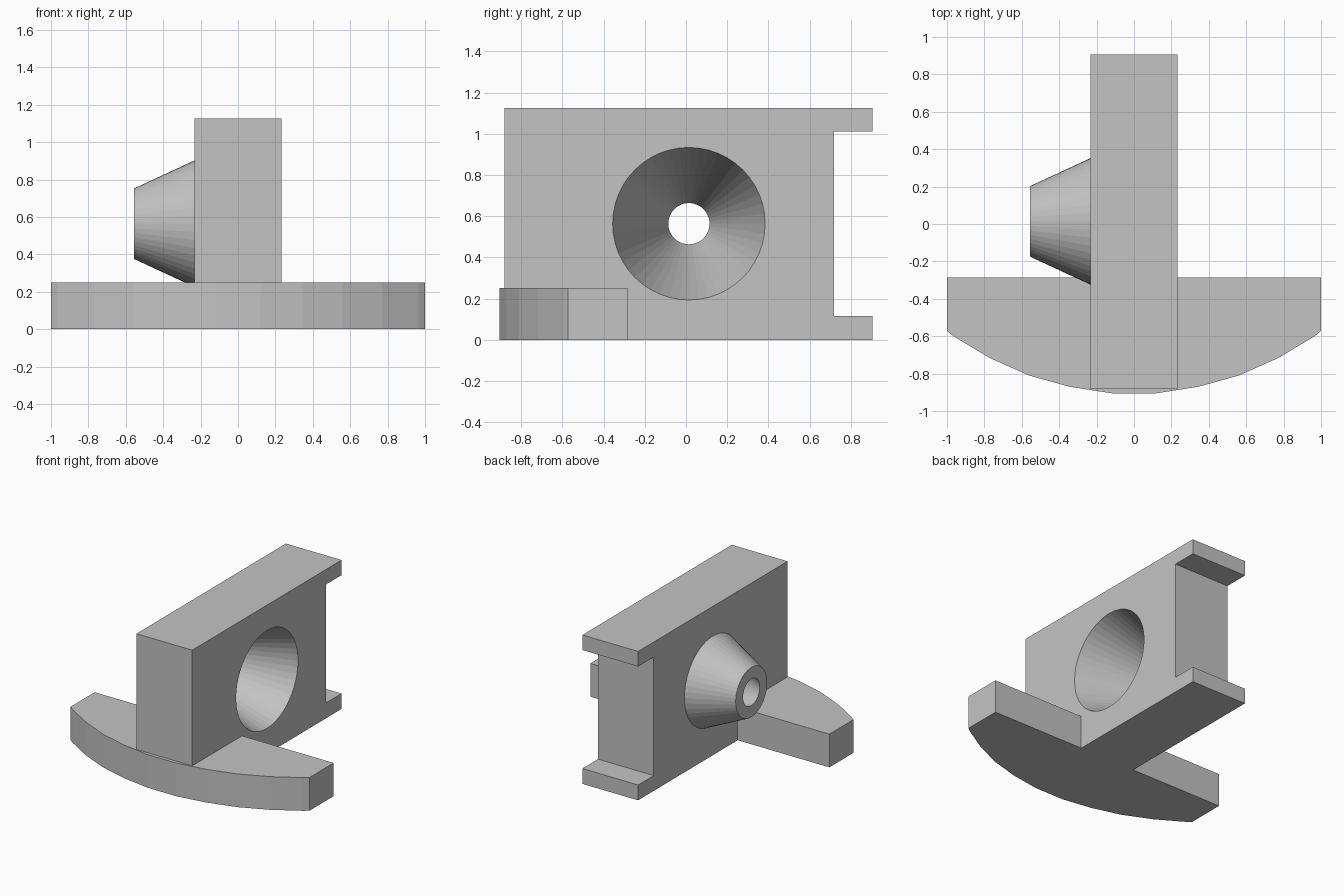
import bpy
import bmesh
from math import pi
from mathutils import Matrix, Vector

cube = bpy.data.objects.get("Cube")
if cube:
    bpy.data.objects.remove(cube, do_unlink=True)

# Single grey material
GREY = (0.55, 0.55, 0.55, 1.0)
grey = bpy.data.materials.new("plain grey")
grey.use_nodes = True
grey.diffuse_color = GREY
grey.node_tree.nodes["Principled BSDF"].inputs["Base Color"].default_value = GREY

HALF = 0.233          # half thickness of the upright block
TIP = -0.557          # outer end of the nozzle
AXIS_Y, AXIS_Z = 0.014, 0.564
SEGMENTS = 48


def finish(bm, name):
    bmesh.ops.recalc_face_normals(bm, faces=bm.faces)
    mesh = bpy.data.meshes.new(name)
    bm.to_mesh(mesh)
    bm.free()
    mesh.materials.append(grey)
    obj = bpy.data.objects.new(name, mesh)
    bpy.context.collection.objects.link(obj)
    return obj


def extrude(name, points, offset):
    """Solid made by sweeping a flat outline along an offset."""
    bm = bmesh.new()
    face = bm.faces.new([bm.verts.new(p) for p in points])
    swept = bmesh.ops.extrude_face_region(bm, geom=[face], use_keep_orig=True)
    verts = [v for v in swept["geom"] if isinstance(v, bmesh.types.BMVert)]
    bmesh.ops.translate(bm, verts=verts, vec=Vector(offset))
    return finish(bm, name)


def frustum(name, x0, x1, r0, r1):
    """Cone section lying along x on the bore axis."""
    bm = bmesh.new()
    place = Matrix.Translation(((x0 + x1) / 2, AXIS_Y, AXIS_Z)) @ Matrix.Rotation(pi / 2, 4, "Y")
    bmesh.ops.create_cone(bm, cap_ends=True, segments=SEGMENTS, radius1=r0,
                          radius2=r1, depth=x1 - x0, matrix=place)
    return finish(bm, name)


def cut(obj, cutter):
    mod = obj.modifiers.new("bore", "BOOLEAN")
    mod.operation = "DIFFERENCE"
    mod.solver = "EXACT"
    mod.object = cutter
    bpy.context.view_layer.objects.active = obj
    bpy.ops.object.modifier_apply(modifier=mod.name)


# Upright block with a notch between two rear lips
side = [(-0.88, 0), (0.905, 0), (0.905, 0.116), (0.719, 0.116),
        (0.719, 1.012), (0.905, 1.012), (0.905, 1.126), (-0.88, 1.126)]
block = extrude("upright_block", [(-HALF, y, z) for y, z in side], (2 * HALF, 0, 0))

# Foot plate with a curved front, mirrored about the centre
half_arc = [(0.12, -0.905), (0.345, -0.87), (0.56, -0.81),
            (0.77, -0.717), (0.965, -0.6), (1, -0.572), (1, -0.285)]
outline = half_arc + [(-x, y) for x, y in reversed(half_arc)]
extrude("curved_foot", [(x, y, 0) for x, y in outline], (0, 0, 0.251))

# Tapered nozzle on the right face
nozzle = frustum("tapered_nozzle", TIP, -HALF, 0.188, 0.338)

# Conical bore running through block and nozzle
SMALL, LARGE, EXTRA = 0.1, 0.37, 0.05
flare = (LARGE - SMALL) / (HALF - TIP) * EXTRA
cutter = frustum("bore_cutter", TIP - EXTRA, HALF + EXTRA, SMALL - flare, LARGE + flare)
cutter.hide_render = True
for part in (block, nozzle):
    cut(part, cutter)
bpy.data.objects.remove(cutter, do_unlink=True)
